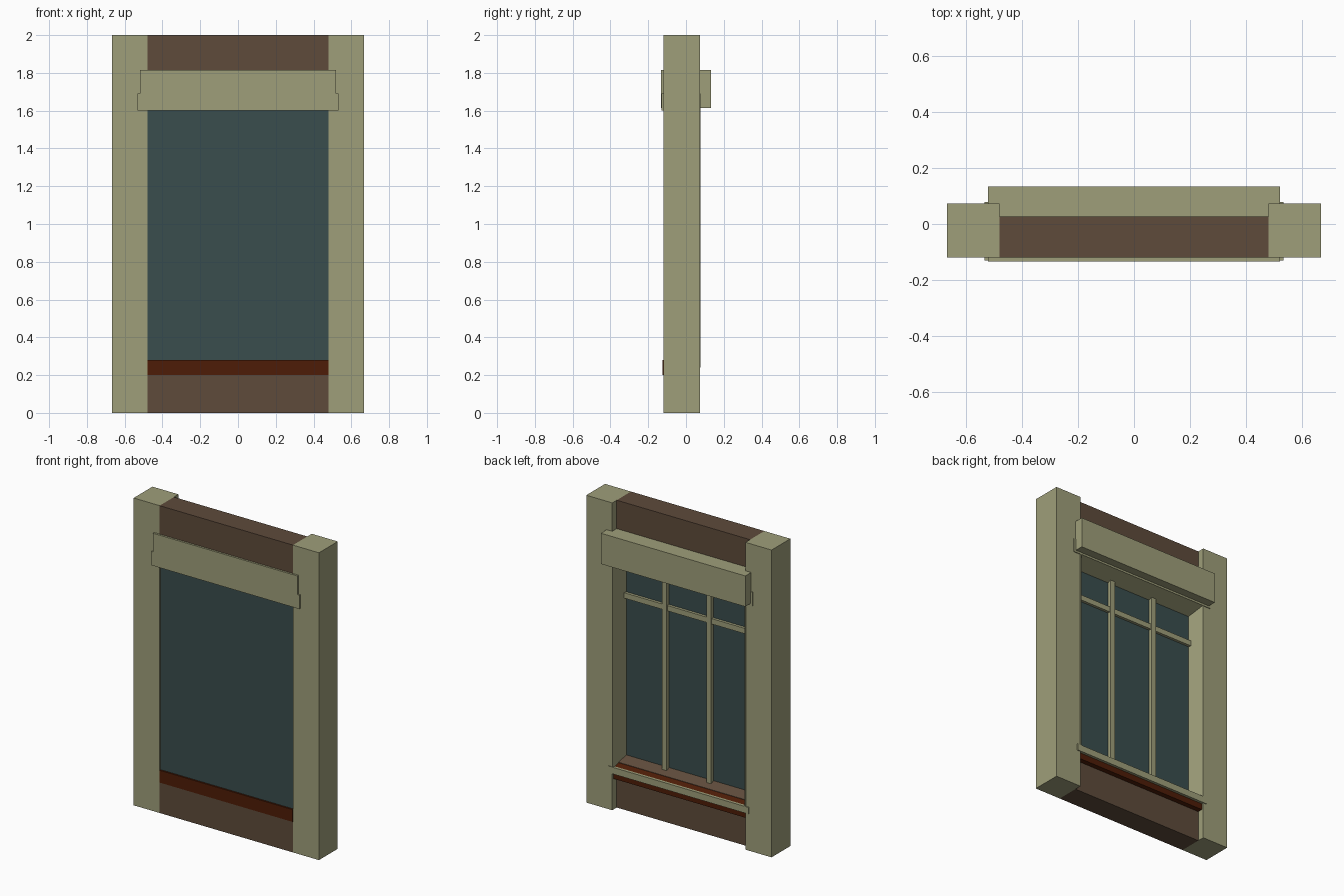
import bpy

cube = bpy.data.objects.get("Cube")
if cube:
    bpy.data.objects.remove(cube, do_unlink=True)


def material(name, rgb):
    m = bpy.data.materials.new(name)
    m.use_nodes = True
    col = (*rgb, 1)
    m.diffuse_color = col
    m.node_tree.nodes["Principled BSDF"].inputs["Base Color"].default_value = col
    return m


TAN = material("tan_trim", (0.345, 0.345, 0.195))
BROWN = material("brown_wall", (0.112, 0.07, 0.043))
GLASS = material("dark_teal_glass", (0.042, 0.075, 0.075))
RED = material("red_brown_sill", (0.076, 0.012, 0.002))


def box(name, mat, x, y, z, back_x=None, back_z=None):
    """Box from (min, max) ranges; back_x and back_z reshape its rear end."""
    bpy.ops.mesh.primitive_cube_add(size=1)
    ob = bpy.context.object
    ob.name = name
    ob.data.name = name
    for v in ob.data.vertices:
        rear = v.co.y > 0
        ranges = (back_x or x, y, back_z or z) if rear else (x, y, z)
        for i, (lo, hi) in enumerate(ranges):
            v.co[i] = lo if v.co[i] < 0 else hi
    ob.data.materials.append(mat)
    return ob


def flip(r):
    return (-r[1], -r[0]) if r else None


def pair(name, mat, x, y, z, back_x=None):
    """The same box on both sides of the centre."""
    box("left_" + name, mat, x, y, z, back_x)
    box("right_" + name, mat, flip(x), y, z, flip(back_x))


# Outer posts and the wall between them
pair("post", TAN, (0.48, 0.667), (-0.12, 0.073), (0, 2))
box("lower_wall", BROWN, (-0.48, 0.48), (-0.12, 0.027), (0, 0.278))
box("upper_wall", BROWN, (-0.48, 0.48), (-0.12, 0.027), (1.65, 2))

# Header boards
box("header", TAN, (-0.52, 0.52), (-0.133, 0.133), (1.615, 1.815))
box("header_band", TAN, (-0.533, 0.533), (-0.13, 0.078), (1.602, 1.692))

# Sill with a sloping inner ledge
box("sill", RED, (-0.48, 0.48), (-0.124, 0.06), (0.2, 0.28))
box("sill_slope", RED, (-0.48, 0.48), (-0.035, 0.06), (0.25, 0.328),
    back_z=(0.25, 0.283))
box("inner_ledge", BROWN, (-0.48, 0.48), (-0.035, 0.03), (0.25, 0.331),
    back_z=(0.25, 0.3))
box("bottom_trim", TAN, (-0.505, 0.505), (0.055, 0.078), (0.24, 0.283))

# Splayed lining at the sides and top of the opening
pair("jamb", TAN, (0.45, 0.482), (-0.035, 0.077), (0.26, 1.65),
     back_x=(0.475, 0.482))
box("head_lining", TAN, (-0.48, 0.48), (-0.035, 0.077), (1.562, 1.66),
    back_z=(1.603, 1.66))

# Glass with glazing bars behind it
box("glass_pane", GLASS, (-0.478, 0.478), (-0.113, -0.03), (0.27, 1.66))
pair("glazing_bar", TAN, (0.143, 0.177), (-0.04, -0.006), (0.3, 1.6))
box("cross_bar", TAN, (-0.46, 0.46), (-0.04, -0.012), (1.355, 1.39))
